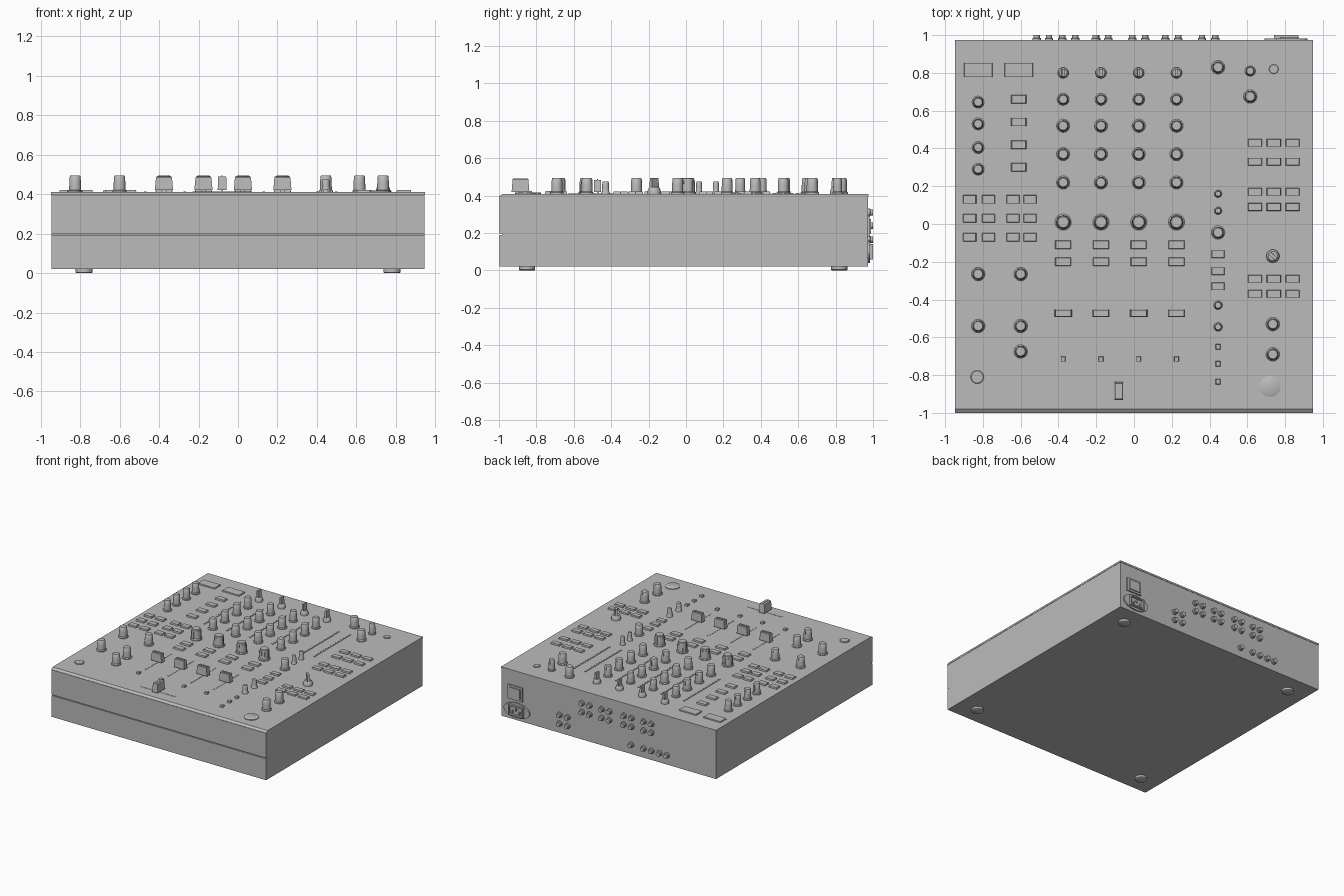
import bpy, bmesh, math
from mathutils import Matrix, Vector

old = bpy.data.objects.get("Cube")
if old:
    bpy.data.objects.remove(old)

grey = bpy.data.materials.new("plain grey")
grey.use_nodes = True
COLOUR = (0.5, 0.5, 0.5, 1)
grey.diffuse_color = COLOUR
grey.node_tree.nodes["Principled BSDF"].inputs["Base Color"].default_value = COLOUR

TOP = 0.41
BACK = 0.975
CHANNELS = [-0.375 + 0.2 * i for i in range(4)]


def finish(name, bm, smooth=False):
    bmesh.ops.recalc_face_normals(bm, faces=bm.faces)
    mesh = bpy.data.meshes.new(name)
    bm.to_mesh(mesh)
    bm.free()
    mesh.materials.append(grey)
    ob = bpy.data.objects.new(name, mesh)
    bpy.context.collection.objects.link(ob)
    if smooth:
        bpy.ops.object.select_all(action='DESELECT')
        ob.select_set(True)
        bpy.context.view_layer.objects.active = ob
        bpy.ops.object.shade_smooth_by_angle(angle=math.radians(35))
    return ob


def block(bm, x, y, z, sx, sy, h, taper=1.0, turn=0.0):
    """Box standing on z, its top scaled by taper."""
    made = bmesh.ops.create_cube(bm, size=1)["verts"]
    spin = Matrix.Rotation(turn, 3, 'Z')
    for v in made:
        t = taper if v.co.z > 0 else 1
        v.co = spin @ Vector((v.co.x * sx * t, v.co.y * sy * t, (v.co.z + 0.5) * h))
        v.co += Vector((x, y, z))


def lathe(bm, profile, place, sides=24):
    """Closed solid turned from (radius, height) points."""
    rings = []
    for r, h in profile:
        rings.append([bm.verts.new(place @ Vector((r * math.cos(a), r * math.sin(a), h)))
                      for a in (math.tau * i / sides for i in range(sides))])
    for low, high in zip(rings, rings[1:]):
        for i in range(sides):
            j = (i + 1) % sides
            bm.faces.new((low[i], low[j], high[j], high[i]))
    bm.faces.new(rings[0][::-1])
    bm.faces.new(rings[-1])


def at(x, y, z=TOP):
    return Matrix.Translation((x, y, z))


def rear(x, z):
    return Matrix.Translation((x, BACK, z)) @ Matrix.Rotation(-math.pi / 2, 4, 'X')


def extrude_x(name, outline, half):
    bm = bmesh.new()
    face = bm.faces.new([bm.verts.new((-half, y, z)) for y, z in outline])
    grown = bmesh.ops.extrude_face_region(bm, geom=[face])["geom"]
    bmesh.ops.translate(bm, vec=(2 * half, 0, 0),
                        verts=[g for g in grown if isinstance(g, bmesh.types.BMVert)])
    return finish(name, bm)


def knob(bm, x, y, r=0.035, h=0.085):
    lathe(bm, [(r, 0), (r, 0.006), (r * 0.84, 0.012), (r * 0.82, h * 0.55),
               (r * 0.75, h - 0.004), (r * 0.66, h)], at(x, y))
    block(bm, x, y + r * 0.72, TOP + h * 0.3, r * 0.14, r * 0.22, h * 0.6)


# Case with a front seam, and the top plate with a sloped front lip
extrude_x("case", [(-0.996, 0.02), (-0.996, 0.19), (-0.985, 0.19), (-0.985, 0.197),
                   (-0.998, 0.197), (-0.998, 0.398), (0.972, 0.398), (0.972, 0.02)], 0.945)
extrude_x("top_plate", [(-1, 0.396), (-0.98, TOP), (BACK, TOP), (BACK, 0.396)], 0.9475)

# Feet
bm = bmesh.new()
for sx in (-0.78, 0.78):
    for y in (-0.85, 0.82):
        lathe(bm, [(0.038, 0), (0.044, 0.004), (0.044, 0.025)], at(sx, y, 0))
finish("feet", bm, True)

# Rotary knobs
bm = bmesh.new()
for x in CHANNELS:
    knob(bm, x, 0.66, 0.032)
    for y in (0.52, 0.37, 0.22):
        knob(bm, x, y)
for y in (0.645, 0.53, 0.405, 0.29):
    knob(bm, -0.825, y, 0.032)
for x, y in ((-0.825, -0.265), (-0.825, -0.54), (-0.6, -0.265), (-0.6, -0.54), (-0.6, -0.675),
             (0.445, 0.83), (0.615, 0.675), (0.445, -0.045), (0.735, -0.53), (0.735, -0.69)):
    knob(bm, x, y, 0.036)
knob(bm, 0.615, 0.81, 0.028)
finish("knobs", bm, True)

# Small knobs
bm = bmesh.new()
for y, r in ((0.16, 0.02), (0.07, 0.02), (-0.43, 0.023), (-0.545, 0.023)):
    knob(bm, 0.445, y, r, 0.065)
finish("small_knobs", bm, True)

# Large ribbed channel knobs
bm = bmesh.new()
for x in CHANNELS:
    knob(bm, x, 0.01, 0.043)
    for i in range(8):
        a = math.tau * i / 8
        block(bm, x + 0.034 * math.cos(a), 0.01 + 0.034 * math.sin(a), TOP + 0.01,
              0.008, 0.008, 0.06, 0.7, a)
finish("filter_knobs", bm, True)

# Selector knobs: round skirt with a raised grip blade
bm = bmesh.new()
for x, y, r, turn in [(c, 0.8, 0.029, 0) for c in CHANNELS] + [(0.735, -0.17, 0.035, 0.8)]:
    lathe(bm, [(r, 0), (r, 0.015), (r * 0.85, 0.03), (r * 0.7, 0.035)], at(x, y))
    block(bm, x, y, TOP, r * 0.6, r * 1.7, 0.085, 0.8, turn)
finish("selector_knobs", bm, True)

# Fader slots and caps
bm = bmesh.new()
for x in CHANNELS:
    block(bm, x, -0.47, TOP, 0.012, 0.32, 0.002)
block(bm, -0.08, -0.885, TOP, 0.3, 0.012, 0.002)
finish("fader_slots", bm)

bm = bmesh.new()
for x in CHANNELS:
    block(bm, x, -0.473, TOP + 0.01, 0.092, 0.04, 0.065, 0.88)
    block(bm, x, -0.473, TOP + 0.07, 0.078, 0.006, 0.009)
    block(bm, x, -0.473, TOP, 0.02, 0.008, 0.02)
block(bm, -0.08, -0.885, TOP + 0.01, 0.046, 0.095, 0.07, 0.88)
block(bm, -0.08, -0.885, TOP + 0.075, 0.006, 0.08, 0.008)
block(bm, -0.08, -0.885, TOP, 0.008, 0.02, 0.02)
finish("fader_caps", bm)

# Level meter lights
bm = bmesh.new()
for x in [c - 0.1 for c in CHANNELS] + [0.395, 0.493]:
    for i in range(15):
        block(bm, x + 0.005, 0.255 + i * 0.031, TOP, 0.012, 0.02, 0.004)
finish("meter_lights", bm)

# Flat buttons
bm = bmesh.new()
for x in CHANNELS:
    for y in (-0.11, -0.2):
        block(bm, x, y, TOP, 0.085, 0.045, 0.012, 0.92)
for x in (-0.87, -0.77, -0.64, -0.55):
    for y in (0.13, 0.03, -0.07):
        block(bm, x, y, TOP, 0.07, 0.045, 0.012, 0.92)
for y in (0.3, 0.42, 0.54, 0.66):
    block(bm, -0.61, y, TOP, 0.08, 0.045, 0.012, 0.92)
for x in (0.64, 0.74, 0.84):
    for y in (0.43, 0.33, 0.17, 0.09, -0.29, -0.37):
        block(bm, x, y, TOP, 0.075, 0.04, 0.012, 0.92)
for y in (-0.16, -0.25, -0.33):
    block(bm, 0.445, y, TOP, 0.07, 0.04, 0.012, 0.92)
finish("buttons", bm)

# Toggle switches
bm = bmesh.new()
for x, y in [(c, -0.715) for c in CHANNELS] + [(0.445, y) for y in (-0.65, -0.74, -0.835)]:
    block(bm, x, y, TOP, 0.025, 0.028, 0.014, 0.85)
finish("toggles", bm)

# Displays at the rear left corner
bm = bmesh.new()
for x in (-0.825, -0.61):
    block(bm, x, 0.815, TOP, 0.15, 0.075, 0.009, 0.97)
finish("displays", bm)

# Round flat pads
bm = bmesh.new()
for x, y, r in ((0.72, -0.86, 0.055), (-0.83, -0.81, 0.035), (0.74, 0.82, 0.025)):
    lathe(bm, [(r, 0), (r, 0.005), (r * 0.9, 0.008)], at(x, y))
finish("round_pads", bm, True)

# Rear sockets
bm = bmesh.new()
spots = [(x + d, z) for x in (-0.345, -0.17, 0.025, 0.2) for d in (-0.034, 0.034)
         for z in (0.31, 0.24)]
spots += [(x, z) for x in (0.36, 0.43) for z in (0.165, 0.095)]
spots += [(x, 0.095) for x in (-0.2, -0.31, -0.38, -0.45, -0.515)]
for x, z in spots:
    lathe(bm, [(0.022, -0.005), (0.022, 0.008), (0.017, 0.011), (0.017, 0.025)], rear(x, z), 16)
finish("rear_sockets", bm, True)

# Power inlet: oval flange, raised shroud and three pins
bm = bmesh.new()
lathe(bm, [(0.06, -0.005), (0.06, 0.008)],
      rear(0.805, 0.1) @ Matrix.Diagonal((1.9, 1, 1, 1)))
for dx, dz, sx, sz in ((0, 0.032, 0.13, 0.01), (0, -0.042, 0.13, 0.01),
                       (-0.06, -0.042, 0.01, 0.084), (0.06, -0.042, 0.01, 0.084)):
    block(bm, 0.805 + dx, 0.985, 0.1 + dz, sx, 0.03, sz)
for dx, dz in ((-0.03, -0.02), (0, 0.0), (0.03, -0.02)):
    block(bm, 0.805 + dx, 0.983, 0.1 + dz, 0.008, 0.025, 0.018)
finish("power_inlet", bm)

# Power switch: frame with rocker
bm = bmesh.new()
block(bm, 0.82, 0.975, 0.18, 0.13, 0.014, 0.11)
block(bm, 0.82, 0.98, 0.195, 0.095, 0.02, 0.08)
finish("power_switch", bm)
